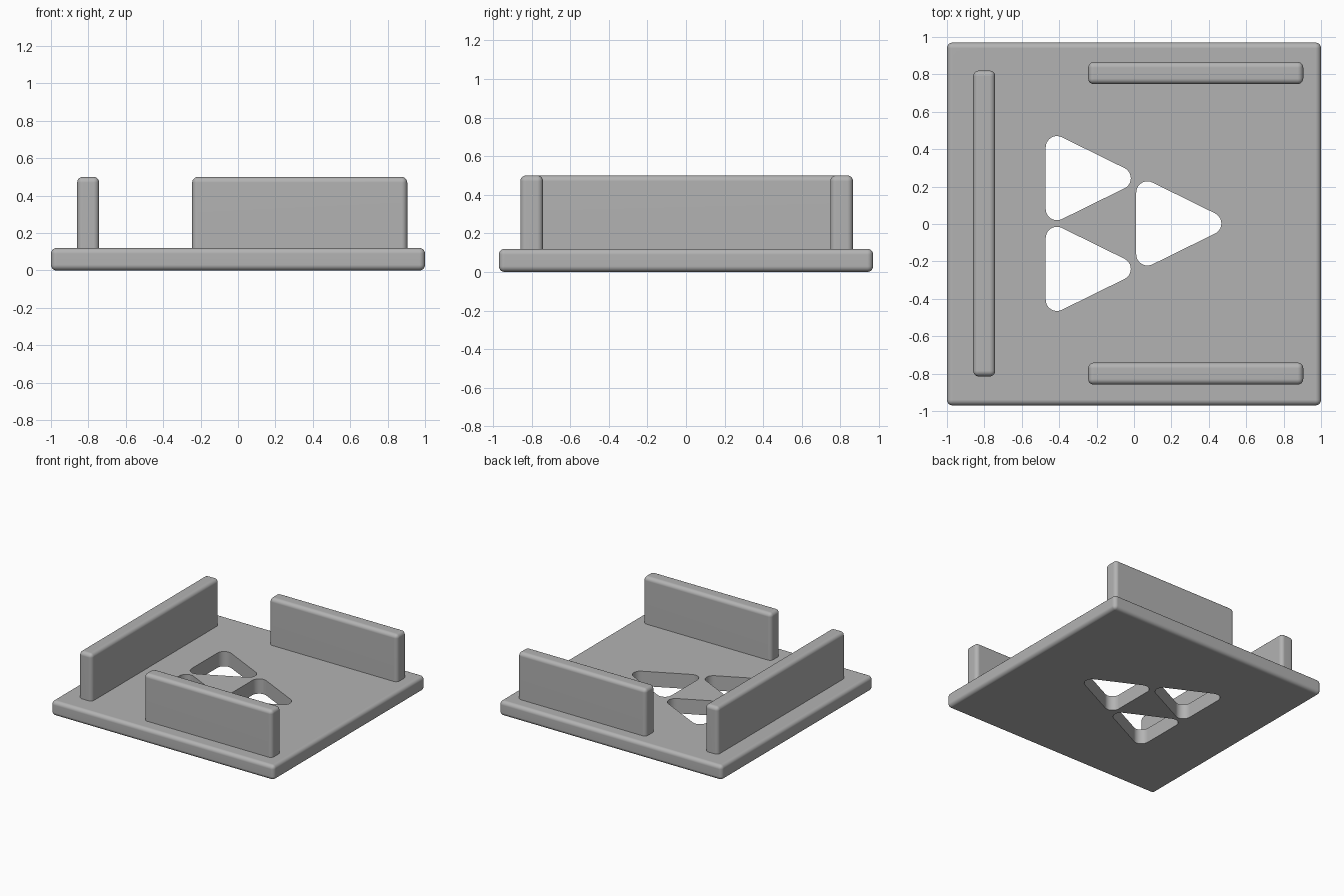
import bpy
import bmesh
from math import cos, sin, pi, atan2, radians
from mathutils import Vector

cube = bpy.data.objects.get("Cube")
if cube:
    bpy.data.objects.remove(cube, do_unlink=True)

grey = bpy.data.materials.new("plain_grey")
grey.use_nodes = True
GREY = (0.45, 0.45, 0.45, 1)
grey.diffuse_color = GREY
grey.node_tree.nodes["Principled BSDF"].inputs["Base Color"].default_value = GREY


def finish(name, bm):
    bmesh.ops.recalc_face_normals(bm, faces=bm.faces[:])
    mesh = bpy.data.meshes.new(name)
    bm.to_mesh(mesh)
    bm.free()
    mesh.materials.append(grey)
    obj = bpy.data.objects.new(name, mesh)
    bpy.context.collection.objects.link(obj)
    return obj


def apply_modifiers(obj):
    graph = bpy.context.evaluated_depsgraph_get()
    obj.data = bpy.data.meshes.new_from_object(obj.evaluated_get(graph))
    obj.modifiers.clear()


def rounded_box(name, low, high, radius=0.03):
    """Box between two corners with every edge rounded."""
    low, high = Vector(low), Vector(high)
    bm = bmesh.new()
    bmesh.ops.create_cube(bm, size=1)
    bmesh.ops.scale(bm, vec=high - low, verts=bm.verts[:])
    bmesh.ops.translate(bm, vec=(low + high) / 2, verts=bm.verts[:])
    bmesh.ops.bevel(bm, geom=bm.edges[:], offset=radius, segments=5,
                    profile=0.5, affect="EDGES")
    return finish(name, bm)


def smooth(obj):
    bpy.ops.object.select_all(action="DESELECT")
    obj.select_set(True)
    bpy.context.view_layer.objects.active = obj
    bpy.ops.object.shade_smooth_by_angle(angle=radians(35))
    normals = obj.modifiers.new("even_normals", "WEIGHTED_NORMAL")
    normals.keep_sharp = True


def triangle_prism(name, cx, cy, radius=0.06, steps=10):
    """Rounded triangle pointing to +x, tall enough to cut the base."""
    corners = [Vector((0.335, 0)), Vector((0, 0.165)), Vector((0, -0.165))]
    bm = bmesh.new()
    ring = []
    for i, corner in enumerate(corners):
        before, after = corner - corners[i - 1], corners[(i + 1) % 3] - corner
        start = atan2(before.y, before.x) - pi / 2
        turn = (atan2(after.y, after.x) - pi / 2 - start) % (2 * pi)
        for s in range(steps + 1):
            a = start + turn * s / steps
            ring.append(bm.verts.new((cx + corner.x + radius * cos(a),
                                      cy + corner.y + radius * sin(a), -0.1)))
    face = bm.faces.new(ring)
    top = bmesh.ops.extrude_face_region(bm, geom=[face])["geom"]
    bmesh.ops.translate(bm, vec=(0, 0, 0.4),
                        verts=[v for v in top if isinstance(v, bmesh.types.BMVert)])
    return finish(name, bm)


# Base plate with three triangular holes
base = rounded_box("base_plate", (-1, -0.97, 0), (1, 0.97, 0.12))
cutters = [triangle_prism("hole_cutter", x, y)
           for x, y in ((-0.412, 0.245), (-0.412, -0.24), (0.072, 0.003))]
for cutter in cutters:
    cutter.hide_render = True
    cut = base.modifiers.new("hole", "BOOLEAN")
    cut.operation = "DIFFERENCE"
    cut.solver = "EXACT"
    cut.object = cutter
apply_modifiers(base)
for cutter in cutters:
    bpy.data.objects.remove(cutter, do_unlink=True)
smooth(base)

# Three upright walls, sunk into the base
smooth(rounded_box("right_wall", (-0.86, -0.815, 0.04), (-0.742, 0.82, 0.5)))
for name, y in (("front_wall", -0.8), ("back_wall", 0.807)):
    smooth(rounded_box(name, (-0.245, y - 0.059, 0.04), (0.905, y + 0.059, 0.5)))
